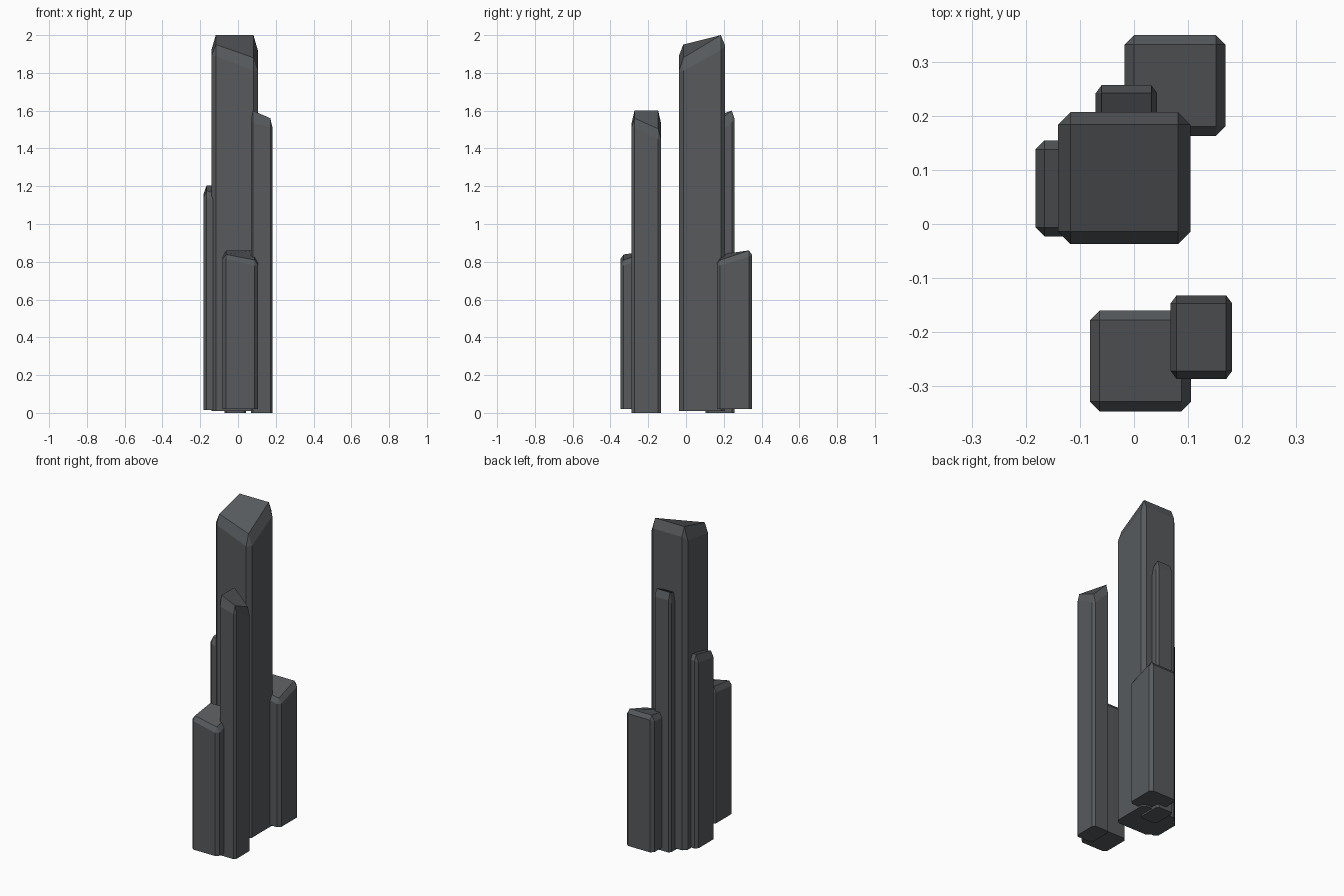
import bpy
from mathutils import Matrix, Vector

cube = bpy.data.objects.get("Cube")
if cube:
    bpy.data.objects.remove(cube, do_unlink=True)

# Single dark stone colour
stone = bpy.data.materials.new("dark_grey_stone")
stone.use_nodes = True
GREY = (0.095, 0.102, 0.108, 1)
stone.diffuse_color = GREY
stone.node_tree.nodes["Principled BSDF"].inputs["Base Color"].default_value = GREY

# Unit column corners: x side, y side, drop of the top, of the x shoulder, of the y shoulder
CORNERS = [(-1, -1, .025, .055, .055), (1, -1, .06, .095, .095),
           (1, 1, 0, .04, .028), (-1, 1, 0, .04, .028)]
OUTER, INNER = 0.5, 0.405


def column(name, center, size, bottom, top, turned=False):
    """Chamfered stone column with a slanted top; a turned one slopes to +x."""
    verts, rings, caps = [], [], []
    for i, (sx, sy, drop, drop_x, drop_y) in enumerate(CORNERS):
        xs = (sx * OUTER, sy * INNER, 1 - drop_x)
        ys = (sx * INNER, sy * OUTER, 1 - drop_y)
        # keep the outline running counter-clockwise
        pair = (xs, ys) if sx == sy else (ys, xs)
        for p in pair:
            rings.append(len(verts))
            verts += [(p[0], p[1], 0), p]
        caps.append(len(verts))
        verts.append((sx * INNER, sy * INNER, 1 - drop))

    faces = [tuple(reversed(rings)), tuple(caps)]
    for i in range(8):
        a, b = rings[i], rings[(i + 1) % 8]
        faces.append((a, b, b + 1, a + 1))
        c, d = caps[i // 2], caps[((i + 1) // 2) % 4]
        faces.append((a + 1, b + 1, c) if c == d else (a + 1, b + 1, d, c))

    # place the unit column in its bounding box
    spin = Matrix.Rotation(1.5707963 if turned else 0, 4, 'Z')
    scale = Matrix.Diagonal((size[0], size[1], top - bottom, 1))
    move = Matrix.Translation(Vector((center[0], center[1], bottom)))
    mesh = bpy.data.meshes.new(name)
    mesh.from_pydata(verts, [], faces)
    mesh.transform(move @ scale @ spin)
    mesh.materials.append(stone)
    mesh.update()
    obj = bpy.data.objects.new(name, mesh)
    bpy.context.collection.objects.link(obj)
    return obj


# Rear cluster
column("tall_column", (-.018, .085), (.246, .245), .01, 2)
column("back_short_column", (.076, .257), (.187, .187), .02, .86)
column("back_slim_column", (-.014, .18), (.114, .155), 0, 1.6)
column("side_column", (-.094, .066), (.178, .178), .014, 1.205)
# Front pair
column("front_short_column", (.012, -.254), (.187, .187), .02, .86)
column("front_slim_column", (.125, -.21), (.114, .155), 0, 1.6, turned=True)
